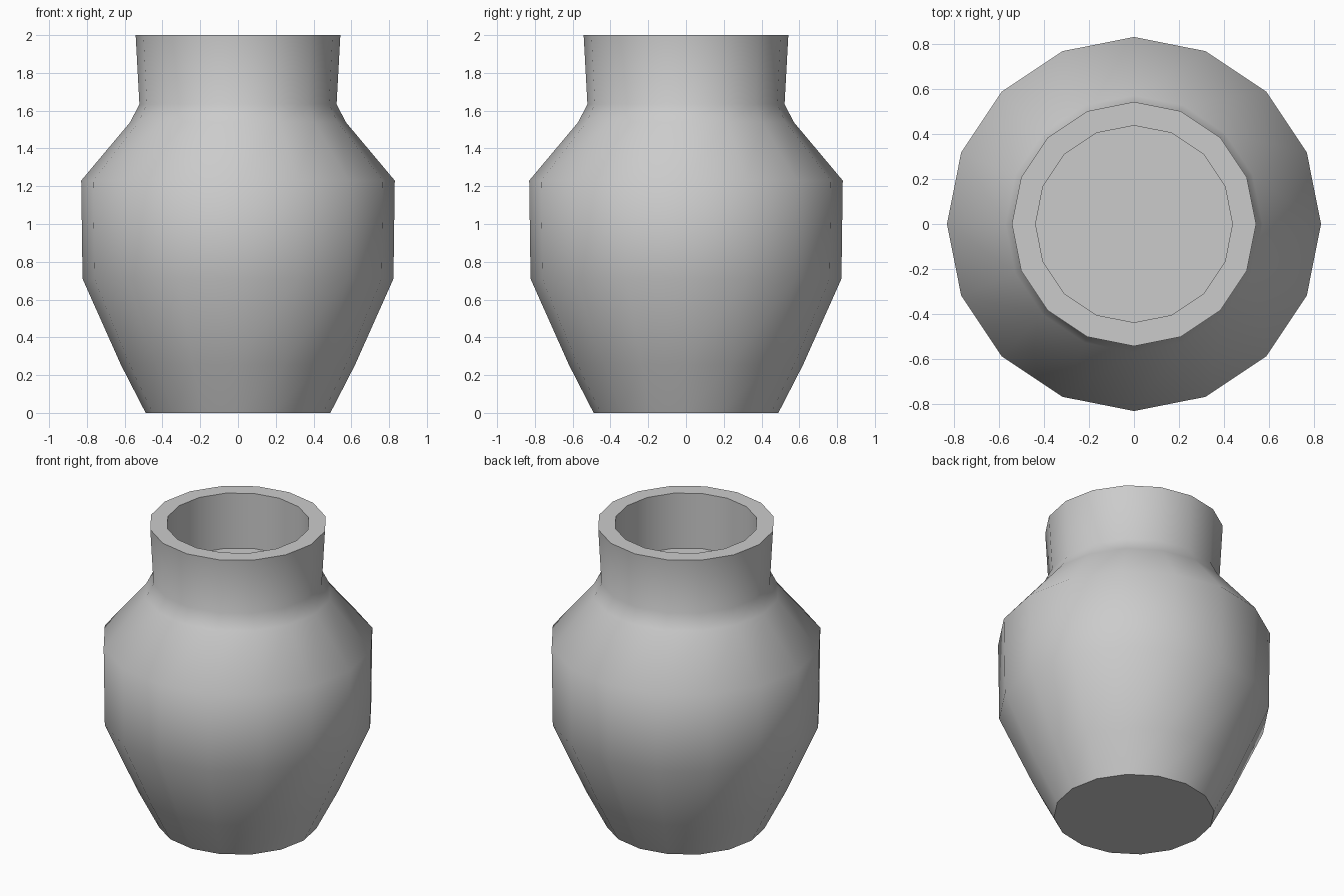
import bpy, bmesh, math

if "Cube" in bpy.data.objects:
    bpy.data.objects.remove(bpy.data.objects["Cube"])

SIDES = 16
# Outer wall from foot to rim, then the mouth recess (radius, height)
PROFILE = [(0.489, 0.0), (0.62, 0.255), (0.823, 0.71), (0.83, 1.23),
           (0.57, 1.54), (0.522, 1.635), (0.542, 2.0),
           (0.437, 2.0), (0.437, 1.63)]

# Vase body: rings joined by quads, capped at the foot and recess floor
bm = bmesh.new()
rings = [[bm.verts.new((r * math.cos(2 * math.pi * i / SIDES),
                        r * math.sin(2 * math.pi * i / SIDES), z))
          for i in range(SIDES)] for r, z in PROFILE]
for a, b in zip(rings, rings[1:]):
    for i in range(SIDES):
        j = (i + 1) % SIDES
        bm.faces.new((a[i], a[j], b[j], b[i]))
bm.faces.new(rings[0][::-1])
bm.faces.new(rings[-1])
bmesh.ops.recalc_face_normals(bm, faces=bm.faces)

mesh = bpy.data.meshes.new("vase")
bm.to_mesh(mesh)
bm.free()
vase = bpy.data.objects.new("vase", mesh)
bpy.context.collection.objects.link(vase)

# Smooth walls with crisp rim, recess and foot
bpy.context.view_layer.objects.active = vase
vase.select_set(True)
bpy.ops.object.shade_smooth_by_angle(angle=math.radians(50))
